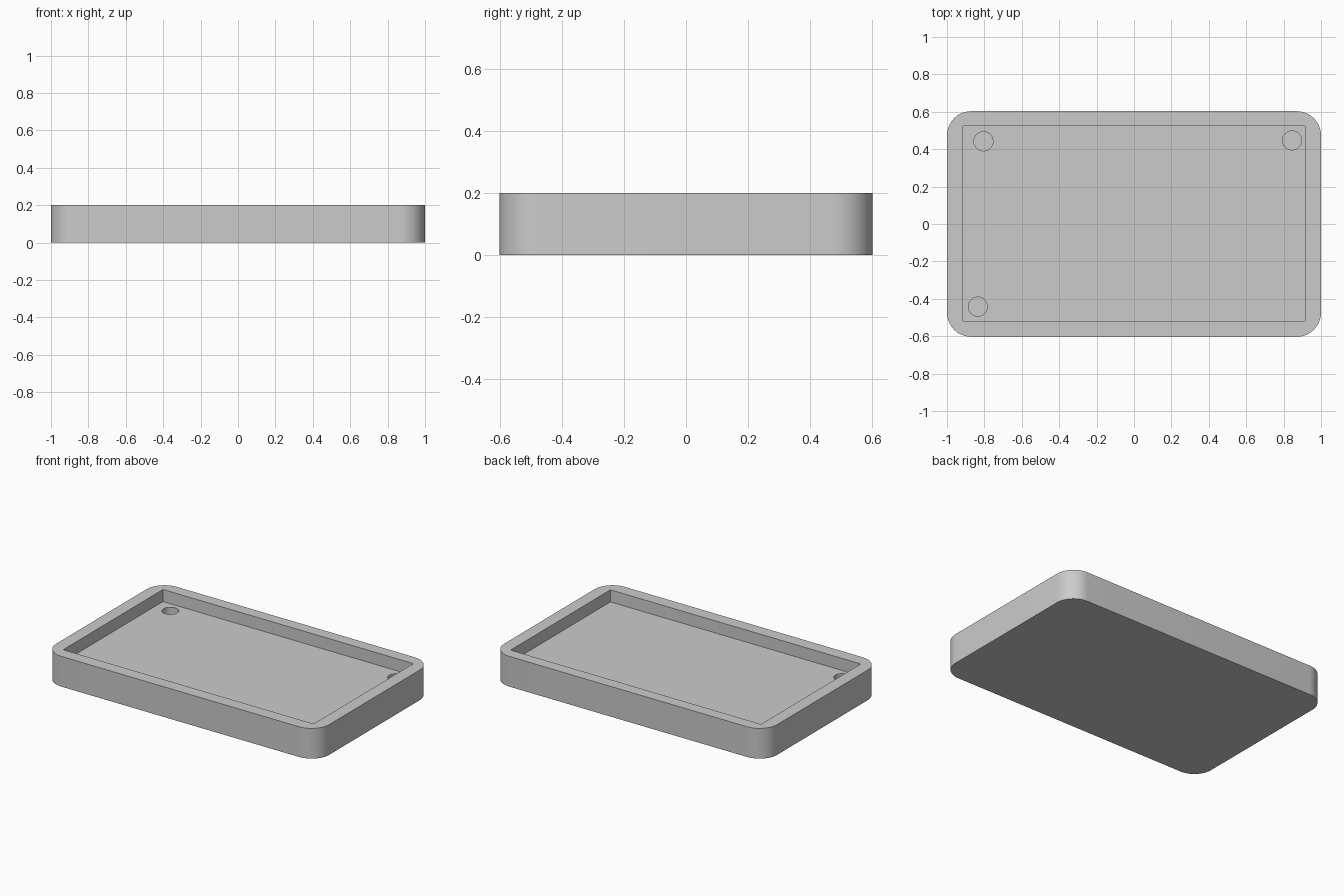
import bpy, bmesh
from math import cos, sin, pi

if "Cube" in bpy.data.objects:
    bpy.data.objects.remove(bpy.data.objects["Cube"])

grey = bpy.data.materials.new("light_grey")
grey.use_nodes = True
colour = (0.6, 0.6, 0.6, 1)
grey.diffuse_color = colour
grey.node_tree.nodes["Principled BSDF"].inputs["Base Color"].default_value = colour


def rounded_outline(cx, cy, hx, hy, r, steps):
    """Rounded rectangle, one arc per corner."""
    points = []
    for i, (sx, sy) in enumerate([(1, 1), (-1, 1), (-1, -1), (1, -1)]):
        for k in range(steps + 1):
            a = (i + k / steps) * pi / 2
            points.append((cx + sx * (hx - r) + r * cos(a),
                           cy + sy * (hy - r) + r * sin(a)))
    return points


def circle_outline(cx, cy, r, sides=48):
    return [(cx + r * cos(2 * pi * k / sides), cy + r * sin(2 * pi * k / sides))
            for k in range(sides)]


def prism(name, outline, z0, z1):
    """Extrude a closed outline from z0 to z1."""
    bm = bmesh.new()
    base = bm.faces.new([bm.verts.new((x, y, z0)) for x, y in outline])
    top = bmesh.ops.extrude_face_region(bm, geom=[base])["geom"]
    bmesh.ops.translate(bm, vec=(0, 0, z1 - z0),
                        verts=[v for v in top if isinstance(v, bmesh.types.BMVert)])
    bmesh.ops.recalc_face_normals(bm, faces=bm.faces)
    mesh = bpy.data.meshes.new(name)
    bm.to_mesh(mesh)
    bm.free()
    mesh.materials.append(grey)
    obj = bpy.data.objects.new(name, mesh)
    bpy.context.collection.objects.link(obj)
    return obj


# Solid slab with rounded corners
tray = prism("tray", rounded_outline(0, 0, 1, 0.603, 0.13, 16), 0, 0.2)

# Shallow pocket and three blind holes in its floor
cutters = [prism("pocket_cutter", rounded_outline(0, 0.003, 0.917, 0.522, 0.006, 3), 0.12, 0.3)]
for x, y in [(-0.805, 0.442), (0.845, 0.447), (-0.835, -0.442)]:
    cutters.append(prism("hole_cutter", circle_outline(x, y, 0.051), 0.04, 0.25))

bpy.context.view_layer.objects.active = tray
for cutter in cutters:
    cut = tray.modifiers.new(cutter.name, "BOOLEAN")
    cut.operation = "DIFFERENCE"
    cut.solver = "EXACT"
    cut.object = cutter
    bpy.ops.object.modifier_apply(modifier=cut.name)
for cutter in cutters:
    bpy.data.objects.remove(cutter)

# Smooth the round walls, keep the rims sharp
bpy.ops.object.select_all(action="DESELECT")
tray.select_set(True)
bpy.ops.object.shade_smooth_by_angle(angle=pi / 6)
